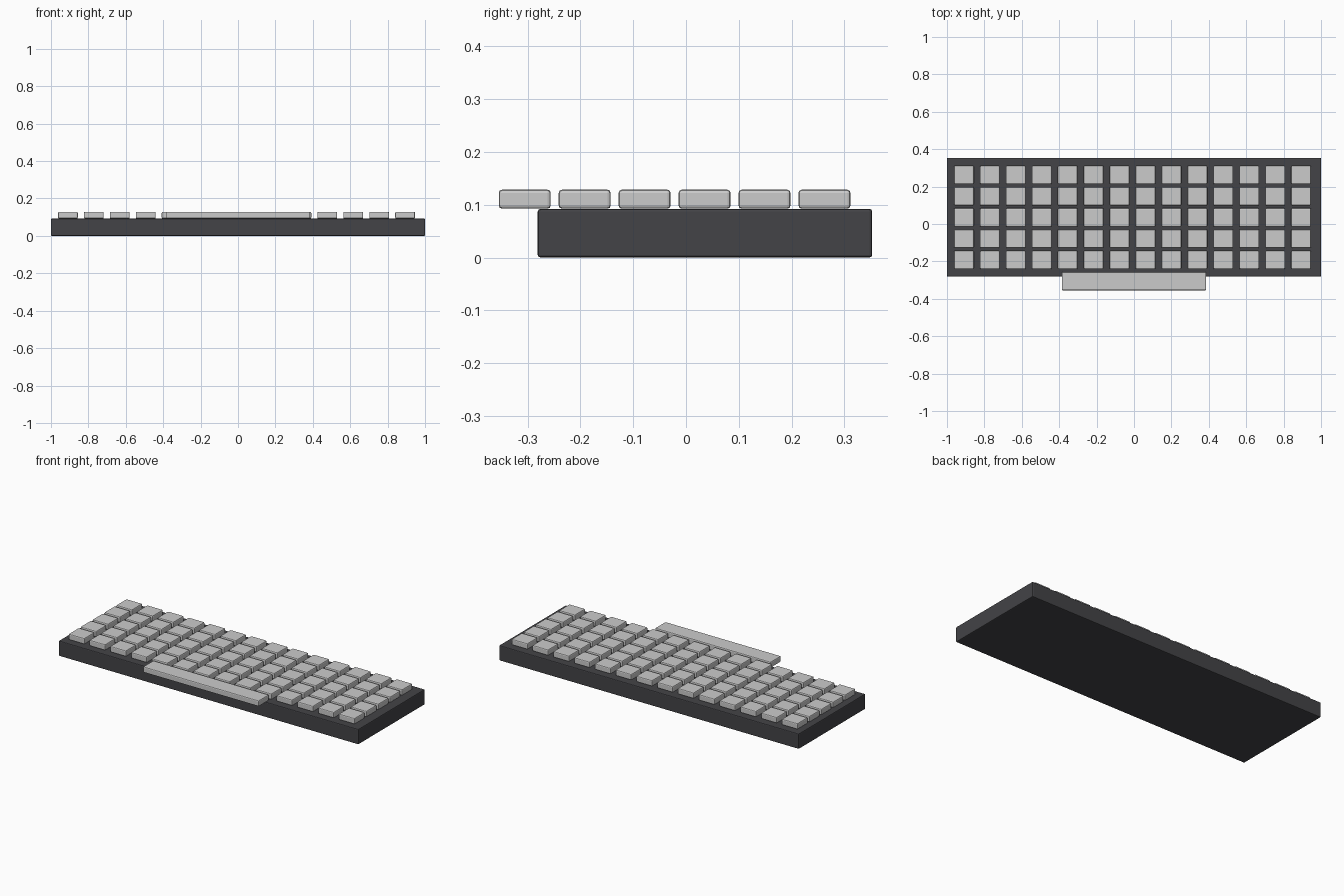
import bpy

cube = bpy.data.objects.get("Cube")
if cube:
    bpy.data.objects.remove(cube, do_unlink=True)


def make_material(name, color):
    mat = bpy.data.materials.new(name)
    mat.use_nodes = True
    mat.diffuse_color = color
    mat.node_tree.nodes["Principled BSDF"].inputs["Base Color"].default_value = color
    return mat


charcoal = make_material("charcoal", (0.057, 0.057, 0.063, 1))
light_grey = make_material("light grey", (0.6, 0.6, 0.6, 1))


def rounded_box(name, center, size, bevel, mat):
    bpy.ops.mesh.primitive_cube_add(size=1, location=center)
    obj = bpy.context.object
    obj.name = name
    obj.scale = size
    bpy.ops.object.transform_apply(location=False, rotation=False, scale=True)
    obj.data.materials.append(mat)
    mod = obj.modifiers.new("Rounded edges", 'BEVEL')
    mod.width = bevel
    mod.segments = 2
    return obj


# Case
CASE_TOP = 0.092
rounded_box("case", (0, 0.036, CASE_TOP / 2), (2, 0.634, CASE_TOP), 0.005, charcoal)

# Key grid
COLUMNS, ROWS = 14, 5
PITCH_X, PITCH_Y = 0.1387, 0.1136
FIRST_X, FIRST_Y = -0.9095, -0.192
KEY_X, KEY_Y, KEY_Z = 0.106, 0.0985, 0.036
key_z = CASE_TOP + KEY_Z / 2 + 0.0005

for row in range(ROWS):
    for col in range(COLUMNS):
        rounded_box(f"key_row{row + 1}_column{col + 1}",
                    (FIRST_X + col * PITCH_X, FIRST_Y + row * PITCH_Y, key_z),
                    (KEY_X, KEY_Y, KEY_Z), 0.006, light_grey)

# Space bar, overhanging the front edge of the case
rounded_box("space_bar", (0, FIRST_Y - PITCH_Y, key_z),
            (0.772, KEY_Y, KEY_Z), 0.006, light_grey)
